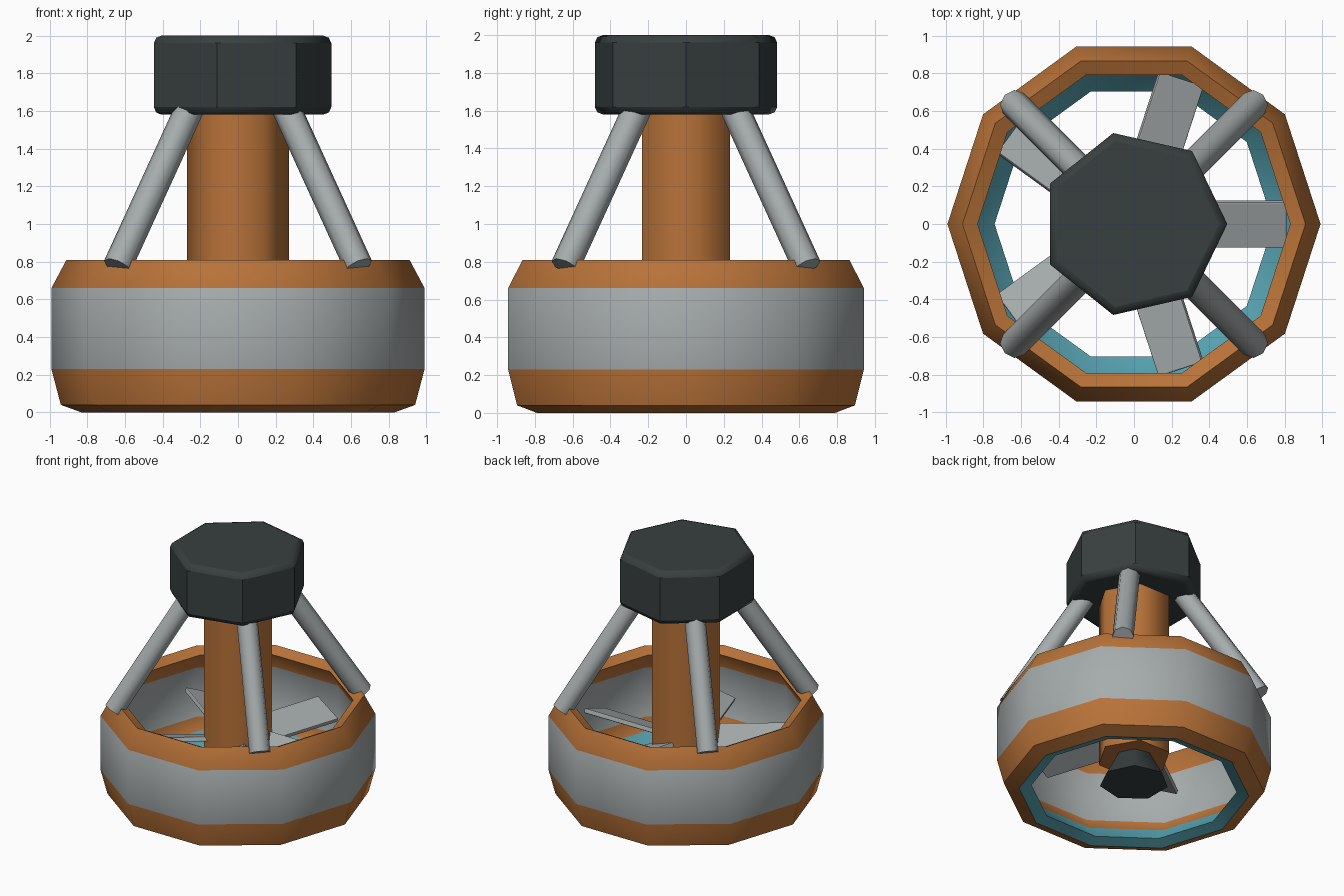
import bpy, bmesh
from math import cos, sin, pi, radians
from mathutils import Vector, Matrix

cube = bpy.data.objects.get("Cube")
if cube:
    bpy.data.objects.remove(cube, do_unlink=True)


def material(name, rgb):
    m = bpy.data.materials.new(name)
    m.use_nodes = True
    m.diffuse_color = (*rgb, 1)
    m.node_tree.nodes["Principled BSDF"].inputs["Base Color"].default_value = (*rgb, 1)
    return m


ORANGE = material("copper orange", (0.48, 0.17, 0.04))
GREY = material("steel grey", (0.38, 0.41, 0.41))
DARK = material("charcoal", (0.04, 0.05, 0.05))
TEAL = material("teal", (0.1, 0.38, 0.46))


def finish(bm, name, mats, angle=None, bevel=0):
    bmesh.ops.recalc_face_normals(bm, faces=bm.faces)
    mesh = bpy.data.meshes.new(name)
    bm.to_mesh(mesh)
    bm.free()
    obj = bpy.data.objects.new(name, mesh)
    bpy.context.collection.objects.link(obj)
    for m in mats:
        mesh.materials.append(m)
    if bevel:
        mod = obj.modifiers.new("bevel", "BEVEL")
        mod.width = bevel
        mod.segments = 2
        mod.limit_method = "ANGLE"
        mod.angle_limit = radians(55)
    if angle:
        bpy.ops.object.select_all(action="DESELECT")
        obj.select_set(True)
        bpy.context.view_layer.objects.active = obj
        bpy.ops.object.shade_smooth_by_angle(angle=radians(angle))
    return obj


def prism(name, mat, sides, r_low, r_high, start, end, angle, bevel=0):
    """Tapered prism running from start to end, first corner towards +x."""
    start, end = Vector(start), Vector(end)
    axis = end - start
    turn = Vector((0, 0, 1)).rotation_difference(axis).to_matrix()
    bm = bmesh.new()
    low, high = [[bm.verts.new(c + turn @ Vector((r * cos(2 * pi * i / sides),
                                                  r * sin(2 * pi * i / sides), 0)))
                  for i in range(sides)] for c, r in ((start, r_low), (end, r_high))]
    bm.faces.new(low)
    bm.faces.new(high)
    for i in range(sides):
        j = (i + 1) % sides
        bm.faces.new((low[i], low[j], high[j], high[i]))
    return finish(bm, name, [mat], angle, bevel)


# Duct ring: closed profile of (radius, height, colour of the band that follows)
duct = [(0.83, 0, 0), (0.94, 0.04, 0), (0.99, 0.23, 1), (0.99, 0.66, 0),
        (0.91, 0.81, 0), (0.83, 0.77, 0), (0.9, 0.64, 1), (0.9, 0.25, 0),
        (0.85, 0.16, 2), (0.74, 0.03, 2)]
SIDES = 10
bm = bmesh.new()
rings = [[bm.verts.new((r * cos(2 * pi * i / SIDES), r * sin(2 * pi * i / SIDES), z))
          for i in range(SIDES)] for r, z, _ in duct]
for k, (_, _, colour) in enumerate(duct):
    a, b = rings[k], rings[(k + 1) % len(duct)]
    for i in range(SIDES):
        j = (i + 1) % SIDES
        bm.faces.new((a[i], a[j], b[j], b[i])).material_index = colour
finish(bm, "duct_ring", [ORANGE, GREY, TEAL], 40)

# Central shaft, nose and motor head
prism("shaft", ORANGE, 6, 0.27, 0.27, (0, 0, 0.28), (0, 0, 1.62), 65)
prism("nose", DARK, 7, 0.25, 0.13, (0, 0, 0.08), (0, 0, 0.3), 55)
prism("motor_head", DARK, 7, 0.495, 0.495, (0, 0, 1.58), (0, 0, 2), 35, 0.04)

# Diagonal struts from duct to head
for n, (sx, sy) in enumerate(((1, 1), (-1, 1), (-1, -1), (1, -1))):
    prism(f"strut_{n + 1}", GREY, 8, 0.077, 0.077,
          (sx * 0.64, sy * 0.64, 0.775), (sx * 0.24, sy * 0.24, 1.65), 50)

# Five pitched fan blades
for n in range(5):
    bm = bmesh.new()
    place = (Matrix.Rotation(2 * pi * n / 5, 4, "Z") @ Matrix.Translation((0.46, 0, 0.48))
             @ Matrix.Rotation(radians(20), 4, "X") @ Matrix.Diagonal((0.7, 0.26, 0.035, 1)))
    bmesh.ops.create_cube(bm, size=1, matrix=place)
    finish(bm, f"fan_blade_{n + 1}", [GREY], bevel=0.007)
